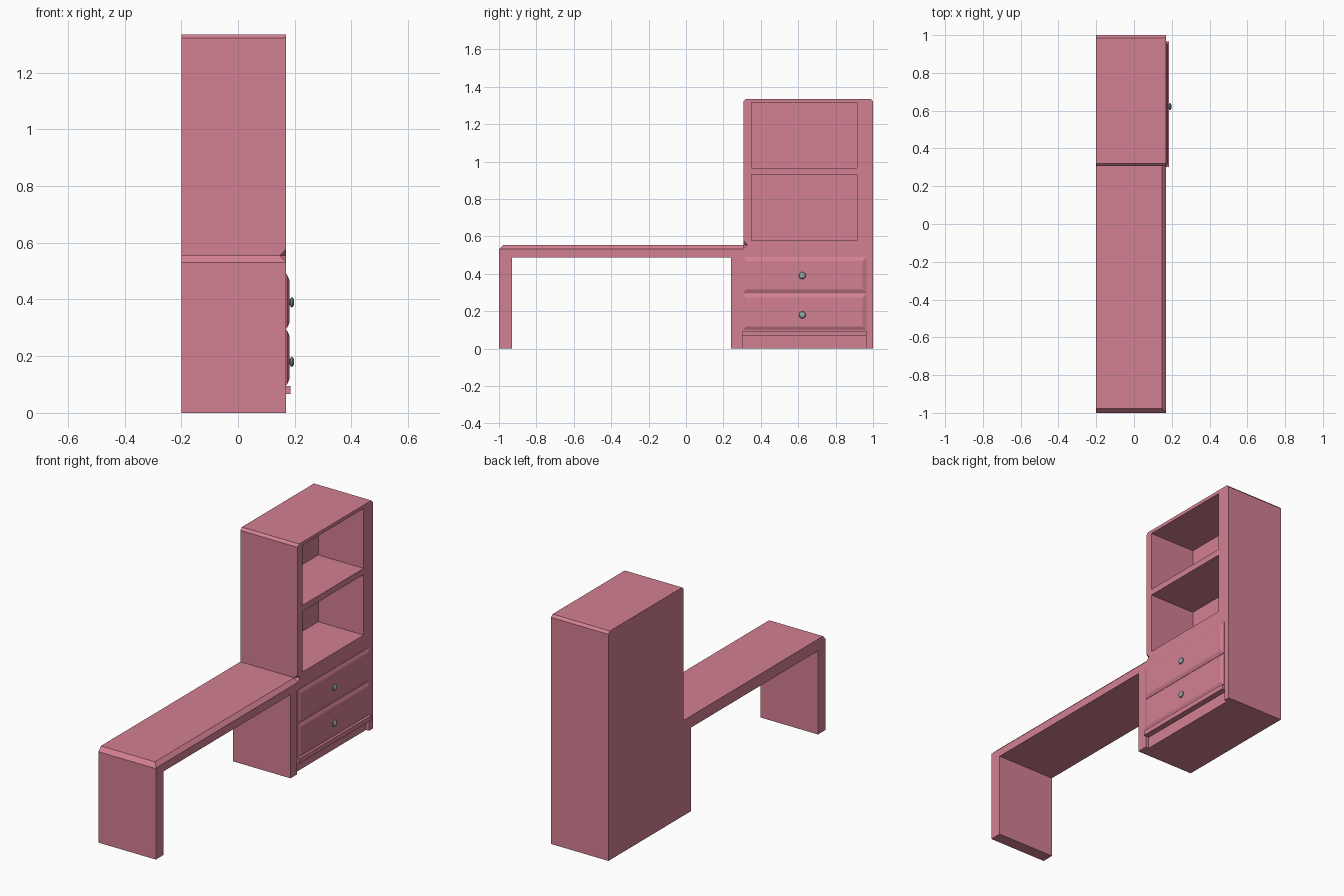
import bpy, bmesh, math

if "Cube" in bpy.data.objects:
    bpy.data.objects.remove(bpy.data.objects["Cube"])


def material(name, rgb):
    m = bpy.data.materials.new(name)
    m.diffuse_color = (*rgb, 1)
    m.use_nodes = True
    m.node_tree.nodes["Principled BSDF"].inputs["Base Color"].default_value = m.diffuse_color
    return m


PINK = material("rose paint", (0.65, 0.215, 0.285))
METAL = material("grey metal", (0.31, 0.40, 0.39))


def loft(name, rings, mat):
    """Join equal-sized point rings into a closed solid; a one-point ring is a tip."""
    bm = bmesh.new()
    vs = [[bm.verts.new(p) for p in r] for r in rings]
    n = len(vs[0])
    for a, b in zip(vs, vs[1:]):
        for i in range(n):
            j = (i + 1) % n
            if len(b) == 1:
                bm.faces.new((a[i], a[j], b[0]))
            else:
                bm.faces.new((a[i], a[j], b[j], b[i]))
    for end in (vs[0], vs[-1]):
        if len(end) > 1:
            bm.faces.new(end)
    bmesh.ops.recalc_face_normals(bm, faces=bm.faces)
    me = bpy.data.meshes.new(name)
    bm.to_mesh(me)
    bm.free()
    me.materials.append(mat)
    ob = bpy.data.objects.new(name, me)
    bpy.context.collection.objects.link(ob)
    return ob


def rect(x, y0, y1, z0, z1):
    return [(x, y0, z0), (x, y1, z0), (x, y1, z1), (x, y0, z1)]


def box(name, x0, x1, y0, y1, z0, z1):
    return loft(name, [rect(x0, y0, y1, z0, z1), rect(x1, y0, y1, z0, z1)], PINK)


# Desk and cabinet carcass: one side profile extruded in x
T, C = 1.335, 0.014
profile = [(-1, 0), (-0.93, 0), (-0.93, 0.487), (0.24, 0.487), (0.24, 0), (1, 0),
           (1, T - C), (1 - C, T), (0.307 + C, T), (0.307, T - C), (0.307, 0.555),
           (-0.977, 0.555), (-1, 0.53)]
carcass = loft("desk_and_cabinet", [[(x, y, z) for y, z in profile] for x in (-0.2, 0.17)], PINK)

# Cutters: two shelf openings, toe recess, front edge chamfer with a pointed end
R = 0.022
diamond = [(R, 0), (0, R), (-R, 0), (0, -R)]
cutters = [
    box("upper_opening_cutter", -0.123, 0.3, 0.35, 0.915, 0.966, 1.315),
    box("lower_opening_cutter", -0.123, 0.3, 0.35, 0.915, 0.577, 0.93),
    box("toe_recess_cutter", 0.15, 0.3, 0.303, 0.965, -0.1, 0.067),
    loft("edge_chamfer_cutter",
         [[(0.17 + a, y, 0.555 + b) for a, b in diamond] for y in (-1.1, 0.307)]
         + [[(0.17, 0.307 + R, 0.555)]], PINK),
]
bpy.context.view_layer.objects.active = carcass
for c in cutters:
    c.hide_render = True
    mod = carcass.modifiers.new("cut", 'BOOLEAN')
    mod.operation, mod.object, mod.solver = 'DIFFERENCE', c, 'EXACT'
    bpy.ops.object.modifier_apply(modifier=mod.name)
    bpy.data.objects.remove(c)

# Trim strip above the toe recess
box("base_trim", 0.16, 0.185, 0.303, 0.965, 0.066, 0.094)

# Bevelled drawer fronts with turned knobs
knob_profile = [(0.172, 0.008), (0.183, 0.010), (0.187, 0.019), (0.193, 0.017), (0.198, 0.009)]
for label, z0, z1, zk in (("lower", 0.098, 0.293, 0.18), ("upper", 0.297, 0.489, 0.39)):
    y0, y1, d = 0.303, 0.965, 0.02
    loft(label + "_drawer_front",
         [rect(0.16, y0, y1, z0, z1), rect(0.172, y0, y1, z0, z1),
          rect(0.181, y0 + d, y1 - d, z0 + d, z1 - d)], PINK)
    loft(label + "_drawer_knob",
         [[(x, 0.622 + r * math.cos(k * math.pi / 5), zk + r * math.sin(k * math.pi / 5))
           for k in range(10)] for x, r in knob_profile], METAL)
